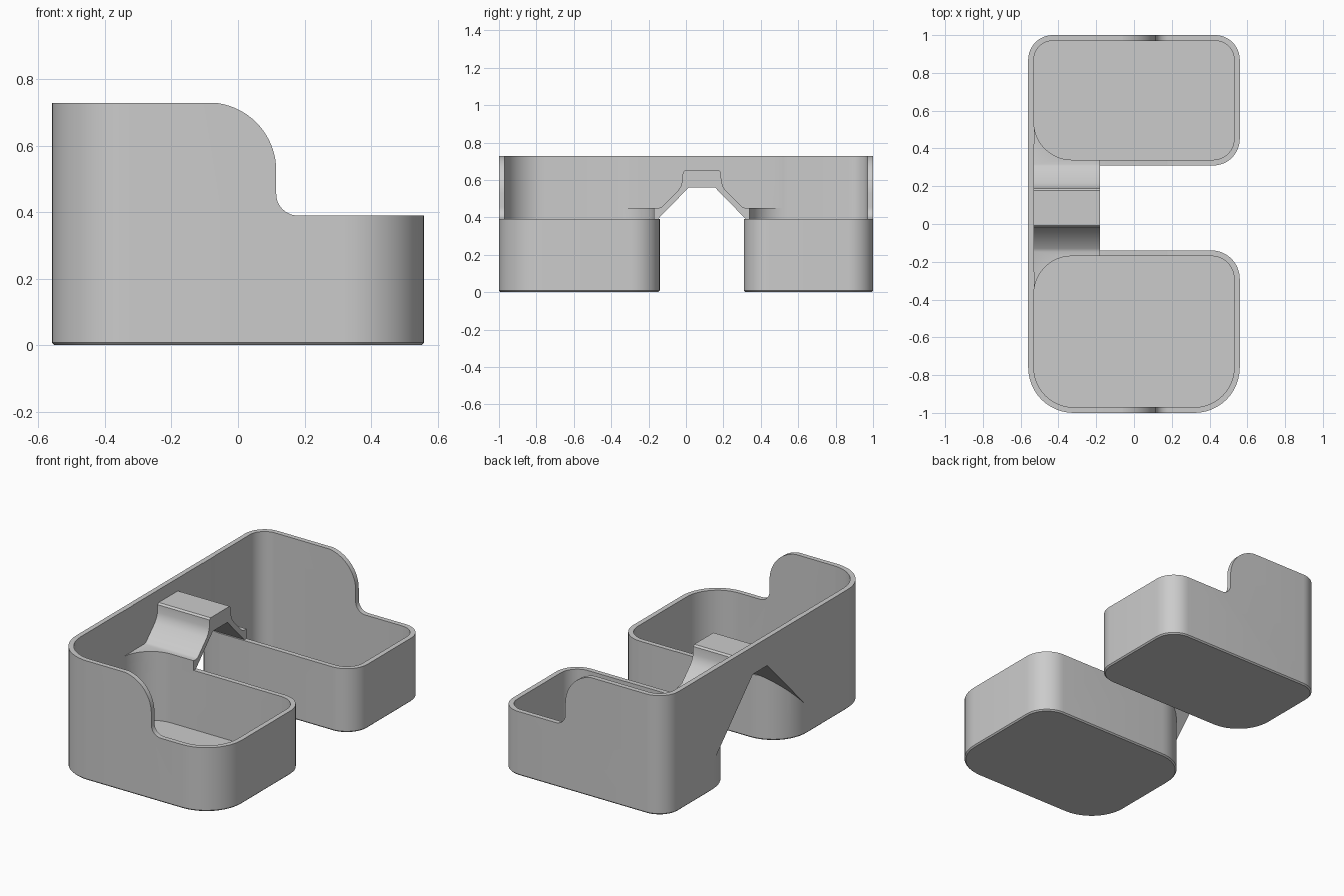
import bpy, bmesh
from math import sin, cos, pi

if "Cube" in bpy.data.objects:
    bpy.data.objects.remove(bpy.data.objects["Cube"], do_unlink=True)

grey = bpy.data.materials.new("light_grey")
grey.use_nodes = True
grey.diffuse_color = (0.6, 0.6, 0.6, 1)
grey.node_tree.nodes["Principled BSDF"].inputs["Base Color"].default_value = (0.6, 0.6, 0.6, 1)

WALL, TOP, RIM = 0.03, 0.728, 0.39
LEFT, RIGHT = -0.56, 0.56
MID = 0.085          # centre of the gap between the trays
TANGENT = 0.455      # where the rounded inner corners begin, from MID


def arc(cx, cy, r, start, end, steps=12):
    angles = [start + (end - start) * i / steps for i in range(steps + 1)]
    return [(cx + r * cos(a), cy + r * sin(a)) for a in angles]


def rounded(x0, x1, y0, y1, radii, inset=0.0):
    """Rounded rectangle, radii from the (x0, y0) corner anticlockwise."""
    corners = [(x0, y0, 1, 1), (x1, y0, -1, 1), (x1, y1, -1, -1), (x0, y1, 1, -1)]
    pts = []
    for i, ((x, y, sx, sy), r) in enumerate(zip(corners, radii)):
        a = pi + i * pi / 2
        pts += arc(x + sx * r, y + sy * r, r - inset, a, a + pi / 2)
    return pts


def prism(name, pts, axis, lo, hi, chamfer=0.0):
    place = {"x": lambda a, b, h: (h, a, b),
             "y": lambda a, b, h: (a, h, b),
             "z": lambda a, b, h: (a, b, h)}[axis]
    bm = bmesh.new()
    rings = [[bm.verts.new(place(a, b, h)) for a, b in pts] for h in (lo, hi)]
    for ring in rings:
        bm.faces.new(ring)
    n = len(pts)
    for i in range(n):
        j = (i + 1) % n
        bm.faces.new((rings[0][i], rings[0][j], rings[1][j], rings[1][i]))
    bmesh.ops.recalc_face_normals(bm, faces=bm.faces)
    if chamfer:
        low = [e for e in bm.edges if all(v.co.z < lo + 0.001 for v in e.verts)]
        bmesh.ops.bevel(bm, geom=low, offset=chamfer, segments=1, affect="EDGES")
    mesh = bpy.data.meshes.new(name)
    bm.to_mesh(mesh)
    bm.free()
    mesh.materials.append(grey)
    ob = bpy.data.objects.new(name, mesh)
    bpy.context.collection.objects.link(ob)
    return ob


def select(ob):
    bpy.ops.object.select_all(action="DESELECT")
    ob.select_set(True)
    bpy.context.view_layer.objects.active = ob


def cut(ob, *cutters):
    select(ob)
    for cutter in cutters:
        mod = ob.modifiers.new("cut", "BOOLEAN")
        mod.operation, mod.solver, mod.object = "DIFFERENCE", "EXACT", cutter
        bpy.ops.object.modifier_apply(modifier=mod.name)


# Swooping side profile that lowers the open ends of the trays
swoop = [(-0.09, 0.9)] + arc(-0.09, 0.525, 0.205, pi / 2, 0, 20)
swoop += arc(0.18, RIM + 0.065, 0.065, pi, 1.5 * pi)
swoop += [(0.8, RIM), (0.8, 0.9)]
swoop_cutter = prism("swoop_cutter", swoop, "y", -1.2, 1.2)

# Lowers the walls beside the gap to rim height
step = [(-0.528, -0.6), (0.7, -0.6), (0.7, 0.75), (-0.528, 0.75)]
step_cutter = prism("step_cutter", step, "z", RIM + 0.001, 1.1)

# Two trays, each hollowed with an even wall
trays, cavities = [], []
for name, y0, y1, radii in (("front_tray", -1.0, -0.14, (0.24, 0.24, 0.15, 0.23)),
                            ("rear_tray", 0.31, 1.0, (0.23, 0.14, 0.13, 0.13))):
    tray = prism(name, rounded(LEFT, RIGHT, y0, y1, radii), "z", 0, TOP, 0.008)
    cavity = prism(name + "_cavity", rounded(LEFT, RIGHT, y0, y1, radii, WALL), "z", WALL, 1.2)
    cut(tray, cavity, swoop_cutter, step_cutter)
    trays.append(tray)
    cavities.append(cavity)


def mirrored(half):
    return [(MID - d, z) for d, z in half] + [(MID + d, z) for d, z in reversed(half)]


# Underside shared by the wall and the bridge: sloped sides and a flat crown
underside = [(TANGENT, 0.165), (0.07, 0.56)]

# Tall wall joining the trays
back_wall = prism("back_wall", mirrored([(TANGENT, TOP)])[::-1] + mirrored(underside),
                  "x", LEFT, LEFT + WALL)

# Raised bridge with ledges that fill the rounded tray corners
upper = [(TANGENT, 0.45), (0.232, 0.45), (0.215, 0.455), (0.13, 0.54), (0.113, 0.565),
         (0.104, 0.595), (0.102, 0.64), (0.092, 0.65)]
bridge = prism("bridge", mirrored(upper)[::-1] + mirrored(underside), "x", LEFT + WALL - 0.001, -0.18)
cut(bridge, *cavities)

for helper in [swoop_cutter, step_cutter] + cavities:
    bpy.data.objects.remove(helper, do_unlink=True)

for ob in trays + [back_wall, bridge]:
    select(ob)
    bpy.ops.object.shade_smooth_by_angle(angle=pi / 6)
